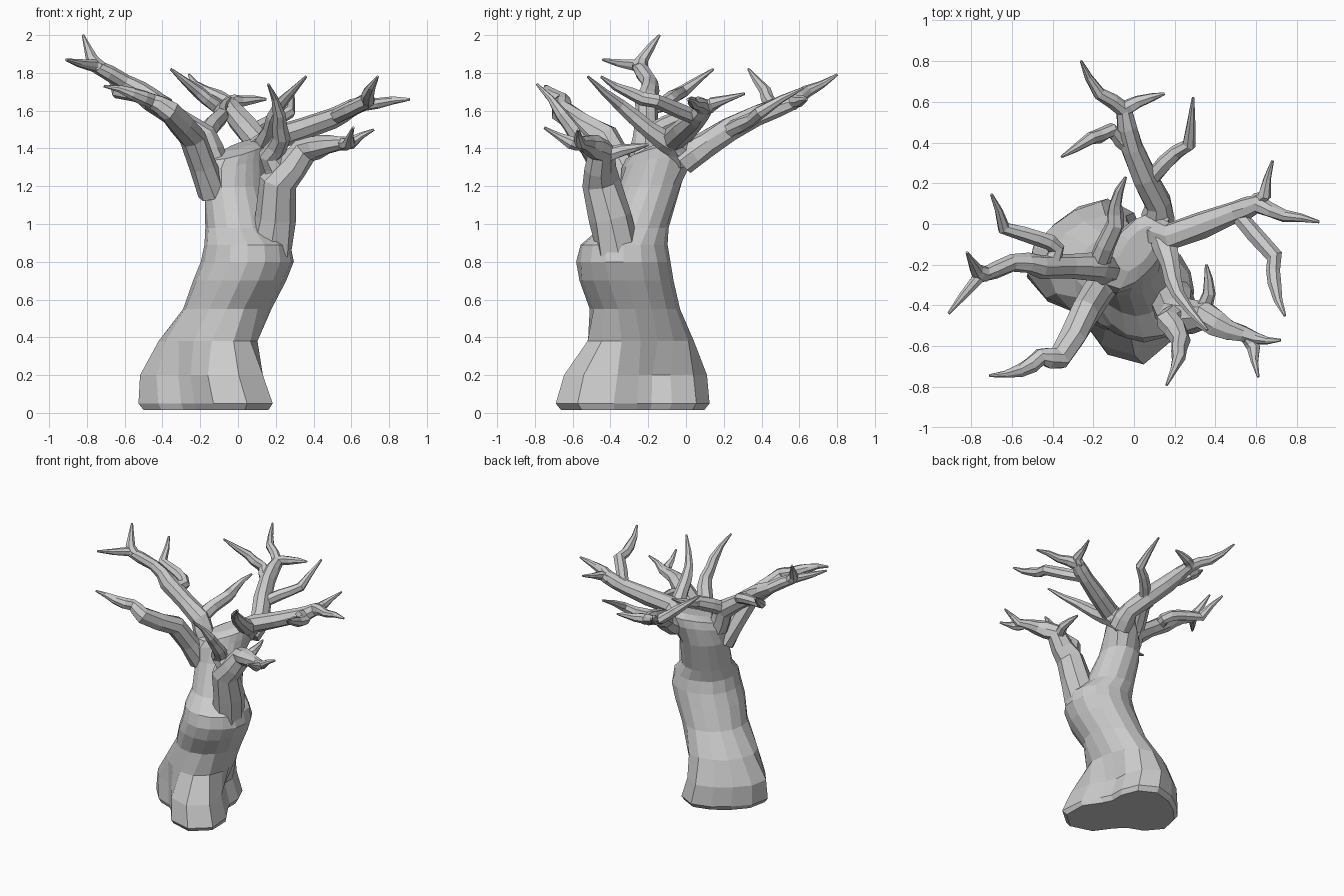
import bpy, bmesh, math, random
from mathutils import Vector

if "Cube" in bpy.data.objects:
    bpy.data.objects.remove(bpy.data.objects["Cube"])

random.seed(4)


def jitter(amount):
    return random.uniform(1 - amount, 1 + amount)


def loft(name, rings):
    """Skin a list of point rings into a closed, flat-shaded mesh."""
    bm = bmesh.new()
    rows = [[bm.verts.new(p) for p in r] for r in rings]
    n = len(rows[0])
    for a, b in zip(rows, rows[1:]):
        for i in range(n):
            j = (i + 1) % n
            bm.faces.new((a[i], a[j], b[j], b[i]))
    bm.faces.new(rows[0][::-1])
    bm.faces.new(rows[-1])
    bmesh.ops.recalc_face_normals(bm, faces=bm.faces[:])
    me = bpy.data.meshes.new(name)
    bm.to_mesh(me)
    bm.free()
    bpy.context.collection.objects.link(bpy.data.objects.new(name, me))


def branch(name, r0, r1, path, sides=8):
    """Tapered, gnarled tube along a path, ending in a point."""
    key = [Vector(p) for p in path]
    last = len(key) - 1
    rad = [r0 + (r1 - r0) * i / (last - 1) for i in range(last)] + [.007]
    pts, rs = [], []
    for i in range(last):
        for t in (0, .5):
            p = key[i].lerp(key[i + 1], t)
            if t:
                p += Vector([random.uniform(-.008, .008) for _ in key[0]])
            pts.append(p)
            rs.append((rad[i] * (1 - t) + rad[i + 1] * t) * jitter(.07))
    pts.append(key[-1])
    rs.append(rad[-1])
    d = (pts[1] - pts[0]).normalized()
    u = d.orthogonal().normalized()
    rings = []
    for i, p in enumerate(pts):
        nd = (pts[min(i + 1, len(pts) - 1)] - pts[max(i - 1, 0)]).normalized()
        u = d.rotation_difference(nd) @ u
        d = nd
        v = d.cross(u)
        angles = [2 * math.pi * k / sides for k in range(sides)]
        rings.append([p + (u * math.cos(a) + v * math.sin(a)) * rs[i] * jitter(.1)
                      for a in angles])
    loft(name, rings)


def foot_radius(t):
    """Three root lobes: back, left and front right."""
    lobes = ((90, .2), (172, .21), (299, .29))
    return .19 + sum(h * max(0, math.cos(t - math.radians(a))) ** 3 for a, h in lobes)


# Trunk: lobed foot blending into leaning ellipses (z, centre x, centre y, semi axes)
sections = [
    (.015, -.13, -.26, .3, .3), (.05, -.13, -.26, .3, .3), (.2, -.16, -.25, .3, .3),
    (.38, -.14, -.24, .27, .26), (.55, -.06, -.27, .24, .23), (.7, .01, -.315, .25, .25),
    (.8, .05, -.33, .25, .25), (.89, .05, -.33, .23, .23), (.98, .01, -.27, .18, .18),
    (1.2, -.02, -.19, .175, .145), (1.33, -.01, -.15, .225, .125),
    (1.39, .01, -.13, .23, .11), (1.42, .02, -.12, .14, .06)]
rings = []
for z, cx, cy, a, b in sections:
    mix = min(1, max(0, (.46 - z) / .25))
    scale = .93 if z < .03 else 1.02 - .55 * z
    tilt = max(0, z - 1.15) * .7
    ring = []
    for k in range(16):
        t = math.pi * k / 8
        e = t - math.radians(52)
        r = a * b / math.hypot(b * math.cos(e), a * math.sin(e))
        r = (r * (1 - mix) + foot_radius(t) * scale * mix) * jitter(.02)
        x, y = r * math.cos(t), r * math.sin(t)
        ring.append((cx + x, cy + y, z + tilt * (x + y)))
    rings.append(ring)
loft("trunk", rings)

# Limbs growing from the trunk
limbs = {
    "front_left_limb": [(-.13, -.27, 1.17), (-.24, -.43, 1.46), (-.37, -.66, 1.6),
                        (-.46, -.65, 1.65), (-.56, -.72, 1.69), (-.71, -.745, 1.73)],
    "left_limb": [(-.12, -.22, 1.3), (-.18, -.21, 1.46), (-.46, -.21, 1.66),
                  (-.6, -.19, 1.75), (-.76, -.26, 1.84), (-.91, -.44, 1.87)],
    "back_limb": [(.11, -.02, 1.33), (.12, .1, 1.42), (-.01, .37, 1.57),
                  (-.05, .56, 1.64), (-.17, .64, 1.7), (-.26, .8, 1.79)],
    "right_limb": [(.08, -.02, 1.35), (.18, -.06, 1.45), (.5, .06, 1.56),
                   (.61, .1, 1.62), (.74, .04, 1.64), (.91, .01, 1.66)],
    "lower_right_limb": [(.17, -.36, .86), (.21, -.45, 1.22), (.35, -.45, 1.39),
                         (.47, -.52, 1.42), (.6, -.56, 1.43), (.72, -.57, 1.5)],
}
for name, path in limbs.items():
    branch(name, .115 if "lower" in name else .083, .032, path)

# Twigs: parent limb, position along it (in path points), start radius, bends and tip
twigs = {
    "left_upper_twig": ("left_limb", 3.8, .04, (-.77, -.23, 1.87), (-.82, -.14, 2)),
    "left_back_twig": ("left_limb", 1.8, .045, (-.38, -.12, 1.63), (-.47, -.07, 1.67),
                       (-.64, -.02, 1.7), (-.7, .145, 1.82)),
    "centre_twig": ("left_limb", 1, .055, (-.09, 0, 1.57), (-.09, .1, 1.6), (-.04, .23, 1.67)),
    "back_right_twig": ("back_limb", 3, .04, (.02, .6, 1.65), (.15, .64, 1.66)),
    "back_left_twig": ("back_limb", 2, .04, (-.11, .46, 1.62), (-.21, .42, 1.7),
                       (-.355, .33, 1.82)),
    "back_inner_twig": ("back_limb", 1.4, .045, (.15, .3, 1.53), (.27, .39, 1.59),
                        (.29, .62, 1.72)),
    "right_back_twig": ("right_limb", 2.8, .04, (.64, .14, 1.64), (.68, .31, 1.69)),
    "right_front_twig": ("right_limb", 2, .042, (.69, -.16, 1.65), (.69, -.29, 1.69),
                         (.74, -.45, 1.78)),
    "inner_front_twig": ("right_limb", .5, .065, (.18, -.2, 1.5), (.22, -.35, 1.63),
                         (.36, -.52, 1.78)),
    "front_twig": ("lower_right_limb", 1.1, .075, (.17, -.48, 1.36), (.23, -.57, 1.46),
                   (.22, -.66, 1.58), (.16, -.79, 1.74)),
    "lower_front_twig": ("lower_right_limb", 3.6, .035, (.59, -.61, 1.43), (.61, -.75, 1.51)),
    "lower_back_twig": ("lower_right_limb", 1.8, .045, (.37, -.34, 1.39), (.355, -.2, 1.42)),
}
for name, (parent, at, r0, *bends) in twigs.items():
    i = int(at)
    start = Vector(limbs[parent][i]).lerp(Vector(limbs[parent][i + 1]), at - i)
    branch(name, r0, .033, [start] + bends, 7)
